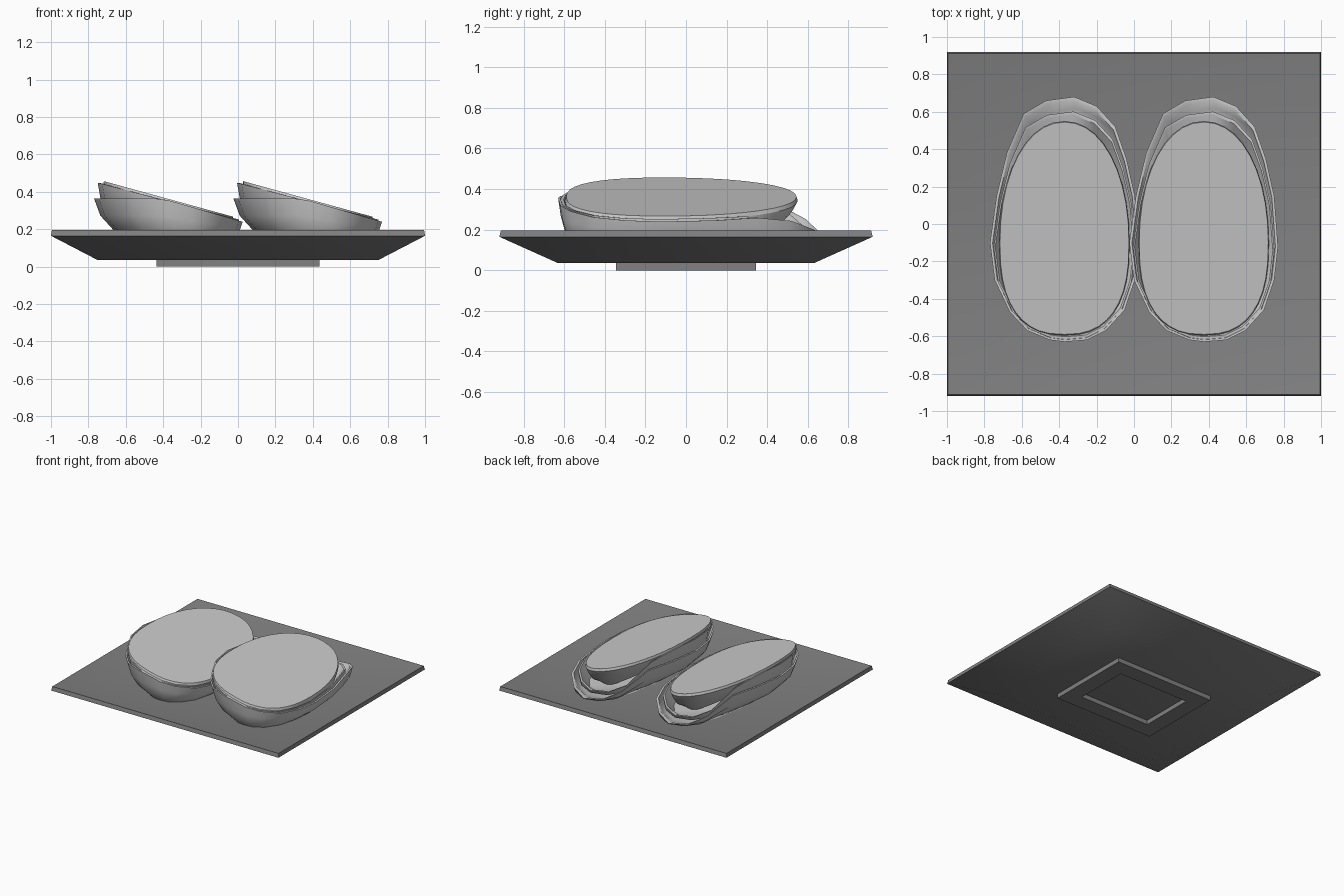
import bpy, bmesh
from math import sin, cos, pi, radians

if "Cube" in bpy.data.objects:
    bpy.data.objects.remove(bpy.data.objects["Cube"])

# outline of the shell rim seen from above
OUTLINE = [(-.32, .68), (-.47, .66), (-.59, .59), (-.68, .38), (-.735, .15),
           (-.77, -.1), (-.745, -.3), (-.665, -.47), (-.57, -.57), (-.45, -.62),
           (-.37, -.63), (-.25, -.62), (-.15, -.57), (-.05, -.46), (.005, -.3),
           (.025, -.12), (.005, .15), (-.04, .35), (-.10, .52), (-.2, .63)]
CX, CY = -.372, .025
FLOOR = .135


def egg_point(a):
    """Point on the egg-shaped outline of the filling, widest near the front."""
    p, ry = (2.1, .645) if sin(a) > 0 else (2.5, .49)
    power = lambda v: (1 if v > 0 else -1) * abs(v) ** (2 / p)
    return CX + .345 * power(cos(a)), -.1 + ry * power(sin(a))


EGG = [egg_point(2 * pi * i / 40) for i in range(40)]


def loft(name, rings, closed=False, angle=40):
    """Skin a stack of equal-length point rings, capping it unless closed."""
    bm = bmesh.new()
    loops = [[bm.verts.new(p) for p in r] for r in rings]
    n = len(loops[0])
    pairs = list(zip(loops, loops[1:]))
    if closed:
        pairs.append((loops[-1], loops[0]))
    for a, b in pairs:
        for i in range(n):
            j = (i + 1) % n
            bm.faces.new((a[i], a[j], b[j], b[i]))
    if not closed:
        bm.faces.new(loops[0][::-1])
        bm.faces.new(loops[-1])
    bmesh.ops.recalc_face_normals(bm, faces=bm.faces[:])
    mesh = bpy.data.meshes.new(name)
    bm.to_mesh(mesh)
    bm.free()
    ob = bpy.data.objects.new(name, mesh)
    bpy.context.collection.objects.link(ob)
    bpy.ops.object.select_all(action='DESELECT')
    ob.select_set(True)
    bpy.context.view_layer.objects.active = ob
    bpy.ops.object.shade_smooth_by_angle(angle=radians(angle))
    return ob


def rect(x, y, z):
    return [(-x, -y, z), (x, -y, z), (x, y, z), (-x, y, z)]


def oval(sx, sy, dx, dy, zfun, pts=OUTLINE):
    """Scaled copy of an outline; zfun gets the rim point it came from."""
    return [(CX + (x - CX) * sx + dx, CY + (y - CY) * sy + dy, zfun(x, y))
            for x, y in pts]


def plane(x):
    return .362 - .275 * (x - CX)


def dip(y, z, start, low):
    t = min(1, max(0, (y - start) / (.68 - start)))
    return z + (low - z) * t ** 1.6


def shell_rim(x, y):
    return dip(y, min(.365, .355 - .29 * (x - CX)), .38, .165)


def liner_rim(x, y):
    return dip(y, plane(CX + (x - CX) * .9) - .012, .3, .2)


def blend(rim, f, base=FLOOR):
    return lambda x, y: base + f * (rim(x, y) - base)


def drop(d):
    return lambda x, y: max(FLOOR + .01, plane(x) - d)


# dark plate with shallow dish and tapered underside, and its hollow foot
dark = bpy.data.materials.new("dark_grey")
dark.diffuse_color = (.22, .22, .22, 1)
dark.use_nodes = True
dark.node_tree.nodes["Principled BSDF"].inputs["Base Color"].default_value = dark.diffuse_color
plate = loft("plate", [rect(.75, .63, .035), rect(1, .92, .165),
                       rect(.995, .912, .195), rect(.75, .63, .132)])
foot = loft("plate_foot", [rect(.435, .345, 0), rect(.435, .345, .036),
                           rect(.31, .22, .036), rect(.31, .22, 0)], closed=True)
for ob in (plate, foot):
    ob.data.materials.append(dark)

parts = []
# outer shell with a low scooped lip at the back
parts.append(loft("shell", [
    oval(.68, .88, .06, 0, blend(shell_rim, 0)),
    oval(.83, .95, .035, 0, blend(shell_rim, .27)),
    oval(.94, .98, .01, 0, blend(shell_rim, .6)),
    oval(1, 1, 0, 0, shell_rim),
    oval(.965, .975, 0, -.005, shell_rim),
    oval(.88, .92, .02, -.01, blend(shell_rim, .5, FLOOR + .005)),
    oval(.66, .82, .06, -.01, blend(shell_rim, 0, FLOOR + .005))]))

# thin inner layer
parts.append(loft("inner_layer", [
    oval(.66, .80, .05, -.03, blend(liner_rim, .1)),
    oval(.92, .91, .01, -.033, blend(liner_rim, .6)),
    oval(.95, .93, 0, -.033, liner_rim),
    oval(.93, .905, 0, -.035, liner_rim),
    oval(.63, .76, .05, -.035, blend(liner_rim, .12))]))

# flat-topped filling, tilted towards +x
parts.append(loft("filling", [
    oval(.60, .68, .06, -.02, drop(.22), EGG),
    oval(.84, .86, .03, -.01, drop(.13), EGG),
    oval(.97, .97, .005, -.002, drop(.06), EGG),
    oval(1.01, 1.01, 0, 0, drop(.02), EGG),
    oval(1, 1, 0, 0, drop(0), EGG)], angle=25))
# keep the cut face flat
for poly in parts[-1].data.polygons:
    if len(poly.vertices) > 4:
        poly.use_smooth = False

# second serving to the right
for ob in parts:
    twin = ob.copy()
    twin.name = ob.name + "_right"
    ob.name += "_left"
    twin.location.x = .745
    bpy.context.collection.objects.link(twin)
